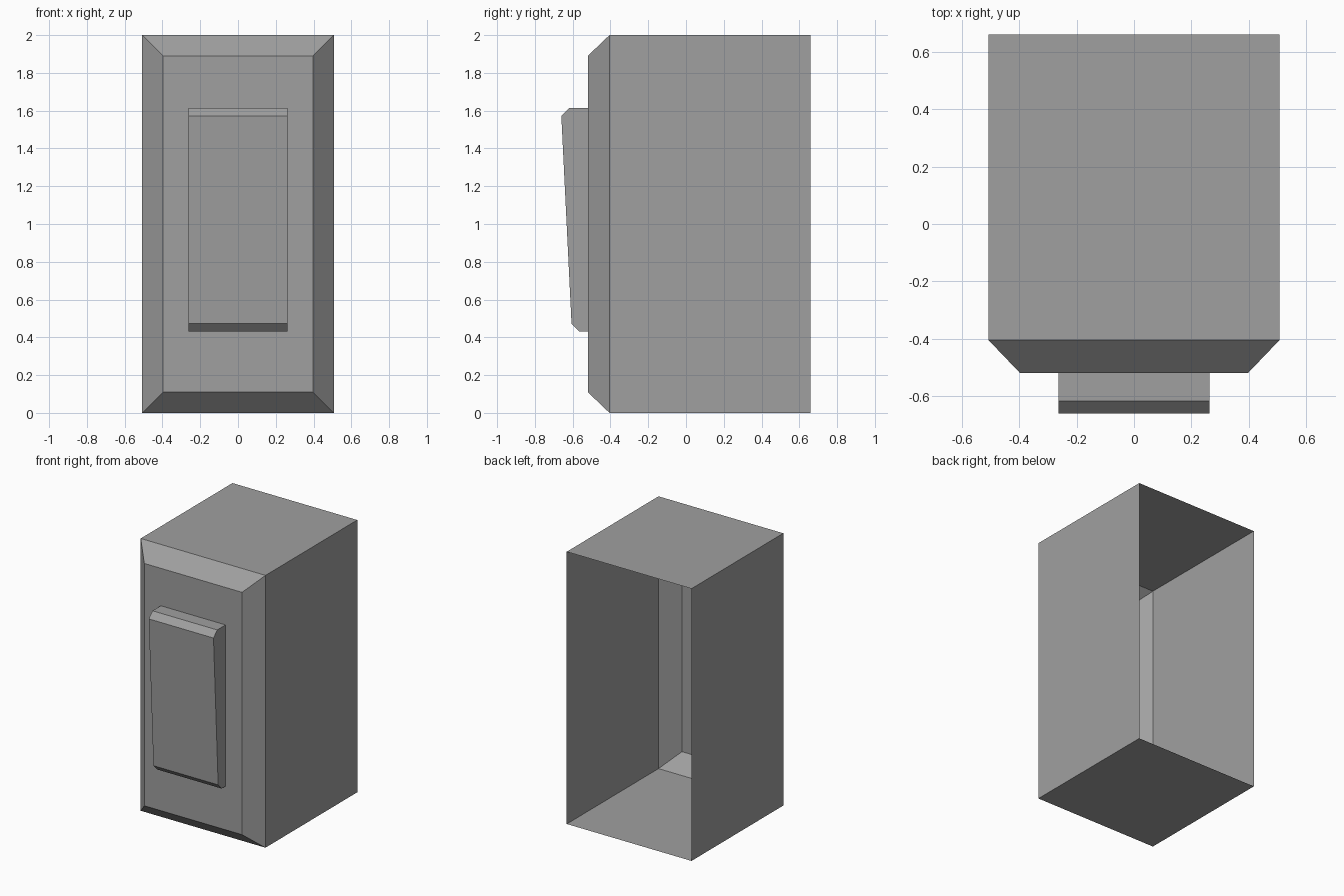
import bpy
import bmesh

default = bpy.data.objects.get("Cube")
if default:
    bpy.data.objects.remove(default, do_unlink=True)

grey = bpy.data.materials.new("plain grey")
grey.use_nodes = True
colour = (0.35, 0.35, 0.35, 1)
grey.diffuse_color = colour
grey.node_tree.nodes["Principled BSDF"].inputs["Base Color"].default_value = colour


def finish(bm, name):
    mesh = bpy.data.meshes.new(name)
    bm.to_mesh(mesh)
    bm.free()
    mesh.materials.append(grey)
    obj = bpy.data.objects.new(name, mesh)
    bpy.context.collection.objects.link(obj)
    return obj


def bridge(bm, a, b):
    """Join two vertex rings with a band of quads."""
    n = len(a)
    for i in range(n):
        j = (i + 1) % n
        bm.faces.new((a[i], a[j], b[j], b[i]))


# Housing: thin shell, open at the back, with a chamfered front
bm = bmesh.new()
rings = []
for y, inset in ((0.66, 0), (-0.405, 0), (-0.52, 0.11)):
    w, lo, hi = 0.507 - inset, inset, 2 - inset
    rings.append([bm.verts.new((x, y, z))
                  for x, z in ((-w, lo), (w, lo), (w, hi), (-w, hi))])
for back, front in zip(rings, rings[1:]):
    bridge(bm, back, front)
bm.faces.new(rings[-1])
finish(bm, "housing")

# Rocker: tilted side profile swept across the width, open against the housing
profile = ((-0.52, 1.615), (-0.617, 1.615), (-0.66, 1.572),
           (-0.606, 0.473), (-0.565, 0.43), (-0.52, 0.43))
bm = bmesh.new()
left, right = ([bm.verts.new((x, y, z)) for y, z in profile]
               for x in (0.263, -0.263))
bm.faces.new(left)
bm.faces.new(right[::-1])
for i in range(len(profile) - 1):
    bm.faces.new((left[i + 1], left[i], right[i], right[i + 1]))
bmesh.ops.recalc_face_normals(bm, faces=bm.faces)
finish(bm, "rocker_switch")
